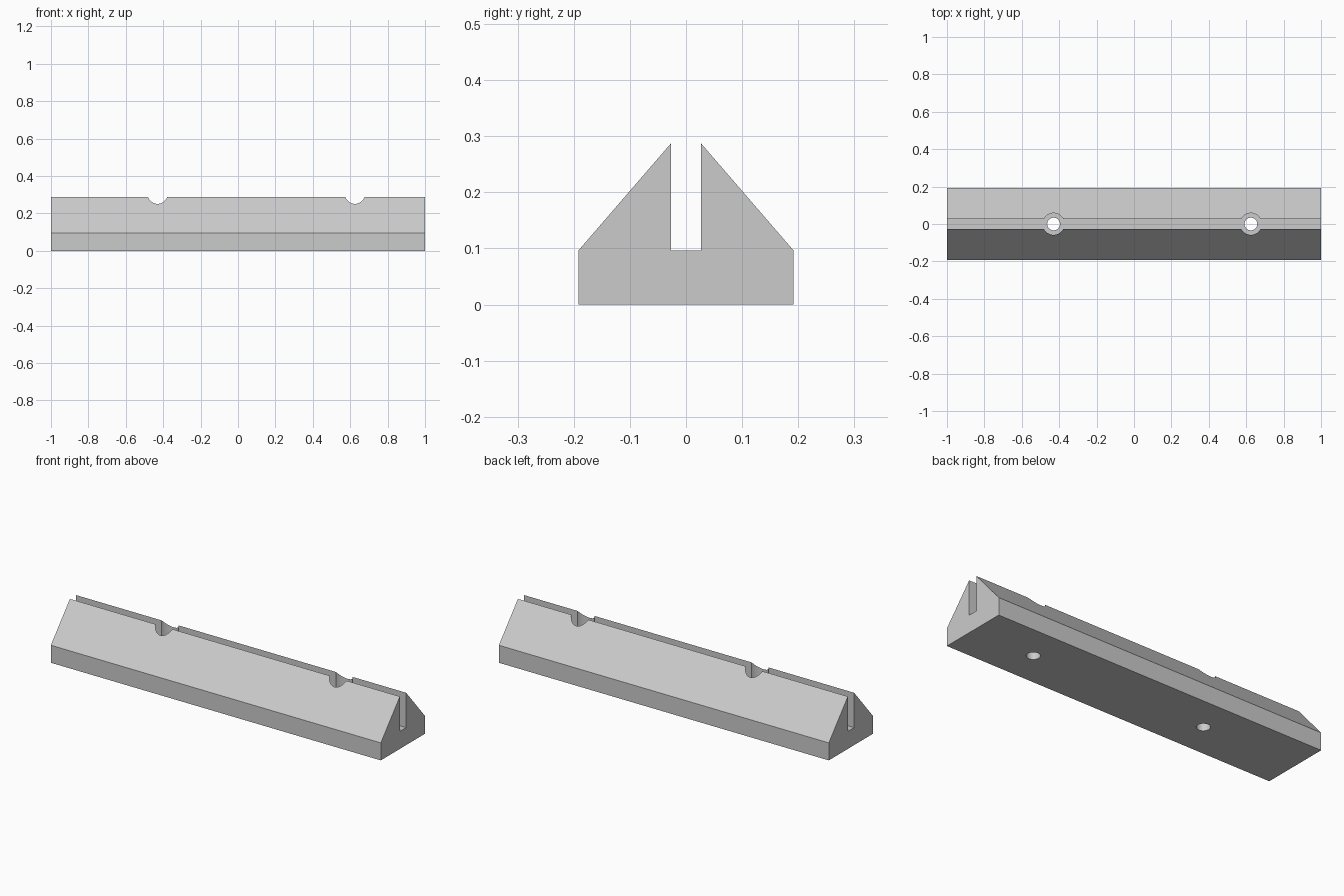
import bpy
import bmesh

if "Cube" in bpy.data.objects:
    bpy.data.objects.remove(bpy.data.objects["Cube"], do_unlink=True)

HALF_LENGTH = 1.0
HALF_WIDTH = 0.192
SHOULDER = 0.096
PEAK = 0.287
SLOT = 0.027
HOLE_X = (-0.43, 0.625)

grey = bpy.data.materials.new("light_grey")
grey.use_nodes = True
colour = (0.6, 0.6, 0.6, 1)
grey.diffuse_color = colour
grey.node_tree.nodes["Principled BSDF"].inputs["Base Color"].default_value = colour


def extrude_profile(name, profile):
    """Sweep a (y, z) outline along the full length."""
    bm = bmesh.new()
    face = bm.faces.new([bm.verts.new((-HALF_LENGTH, y, z)) for y, z in profile])
    swept = bmesh.ops.extrude_face_region(bm, geom=[face])
    verts = [v for v in swept["geom"] if isinstance(v, bmesh.types.BMVert)]
    bmesh.ops.translate(bm, verts=verts, vec=(2 * HALF_LENGTH, 0, 0))
    bmesh.ops.recalc_face_normals(bm, faces=bm.faces)
    mesh = bpy.data.meshes.new(name)
    bm.to_mesh(mesh)
    bm.free()
    obj = bpy.data.objects.new(name, mesh)
    bpy.context.collection.objects.link(obj)
    mesh.materials.append(grey)
    return obj


def bore(target, x, radius, bottom, top):
    """Cut a vertical round hole."""
    bpy.ops.mesh.primitive_cylinder_add(
        vertices=48, radius=radius, depth=top - bottom,
        location=(x, 0, (top + bottom) / 2))
    cutter = bpy.context.object
    cutter.name = "hole_cutter"
    cutter.hide_render = True
    cutter.data.materials.append(grey)
    mod = target.modifiers.new("bore", "BOOLEAN")
    mod.operation = "DIFFERENCE"
    mod.solver = "EXACT"
    mod.object = cutter
    bpy.context.view_layer.objects.active = target
    bpy.ops.object.modifier_apply(modifier=mod.name)
    bpy.data.objects.remove(cutter, do_unlink=True)


# Ridged bar with a central slot, outline mirrored across the middle
half = [(HALF_WIDTH, 0), (HALF_WIDTH, SHOULDER), (SLOT, PEAK), (SLOT, SHOULDER)]
bar = extrude_profile("slotted_bar", half + [(-y, z) for y, z in reversed(half)])

# Counterbored screw holes
for x in HOLE_X:
    bore(bar, x, 0.058, 0.09, 0.4)
    bore(bar, x, 0.034, -0.1, 0.2)

# Smooth hole walls, crisp edges
bpy.ops.object.select_all(action="DESELECT")
bar.select_set(True)
bpy.context.view_layer.objects.active = bar
bpy.ops.object.shade_smooth_by_angle(angle=0.5)
